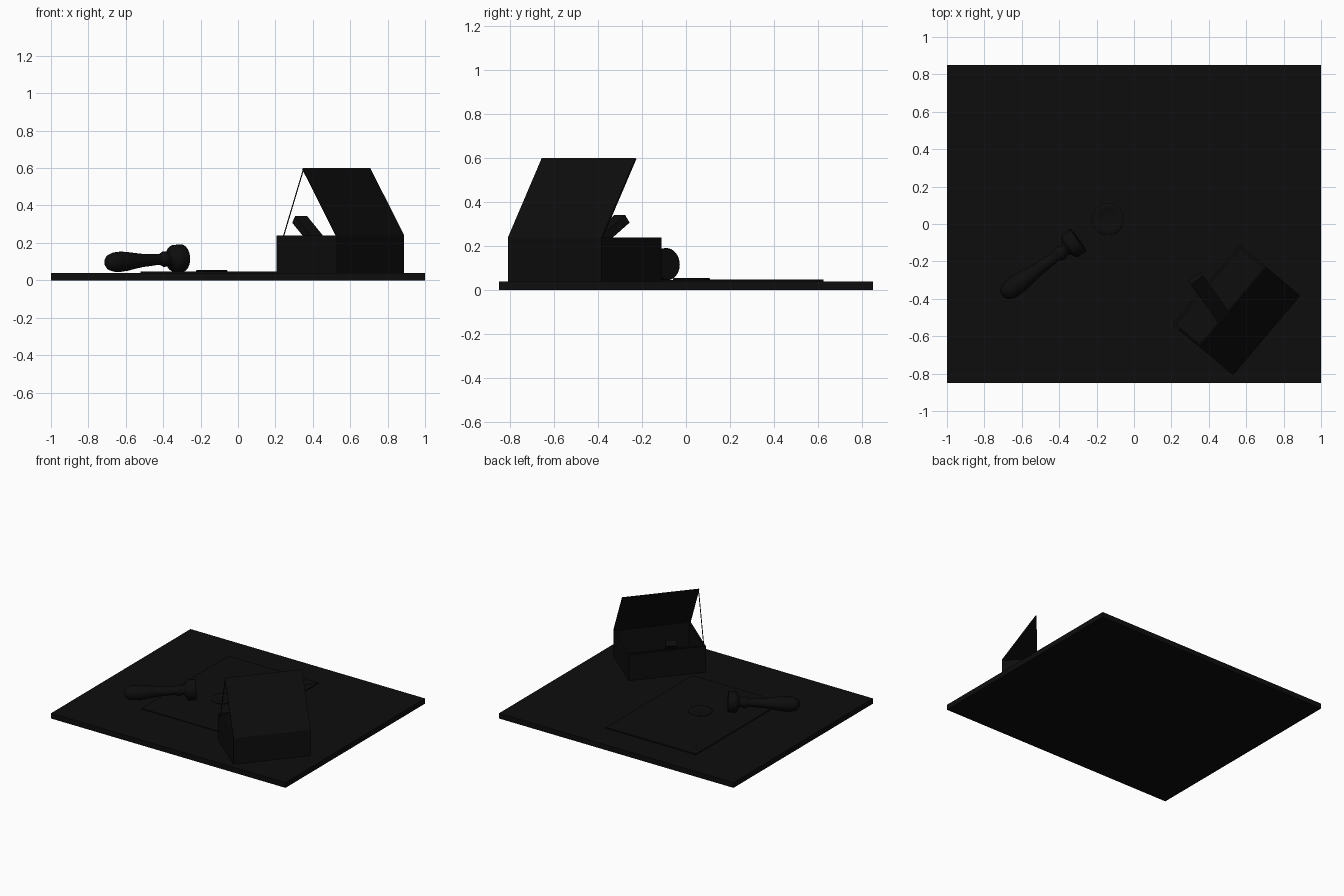
import bpy, bmesh, math
from mathutils import Vector, Matrix

if "Cube" in bpy.data.objects:
    bpy.data.objects.remove(bpy.data.objects["Cube"])

# single near-black finish used over the whole model
BLACK = bpy.data.materials.new("soft_black")
BLACK.diffuse_color = (0.004, 0.004, 0.004, 1)
BLACK.use_nodes = True
BLACK.node_tree.nodes["Principled BSDF"].inputs["Base Color"].default_value = BLACK.diffuse_color


def finish(name, bm, matrix=Matrix(), smooth=False):
    bmesh.ops.recalc_face_normals(bm, faces=bm.faces)
    me = bpy.data.meshes.new(name)
    bm.to_mesh(me)
    bm.free()
    ob = bpy.data.objects.new(name, me)
    bpy.context.collection.objects.link(ob)
    me.materials.append(BLACK)
    ob.matrix_world = matrix
    if smooth:
        bpy.ops.object.select_all(action='DESELECT')
        ob.select_set(True)
        bpy.context.view_layer.objects.active = ob
        bpy.ops.object.shade_smooth_by_angle(angle=math.radians(40))
    return ob


def add_block(bm, lo, hi):
    lo, hi = Vector(lo), Vector(hi)
    m = Matrix.Translation((lo + hi) / 2) @ Matrix.Diagonal((*(hi - lo), 1))
    bmesh.ops.create_cube(bm, size=1, matrix=m)


def block(name, lo, hi, matrix=Matrix()):
    bm = bmesh.new()
    add_block(bm, lo, hi)
    return finish(name, bm, matrix)


def prism(name, pts, offset, matrix=Matrix()):
    bm = bmesh.new()
    face = bm.faces.new([bm.verts.new(p) for p in pts])
    ext = bmesh.ops.extrude_face_region(bm, geom=[face], use_keep_orig=True)
    verts = [g for g in ext["geom"] if isinstance(g, bmesh.types.BMVert)]
    bmesh.ops.translate(bm, verts=verts, vec=offset)
    return finish(name, bm, matrix)


def turned(name, profile, matrix, steps=32):
    # profile of (radius, height) spun around local z
    bm = bmesh.new()
    vs = [bm.verts.new((r, 0, h)) for r, h in profile]
    es = [bm.edges.new(p) for p in zip(vs, vs[1:])]
    bmesh.ops.spin(bm, geom=vs + es, cent=(0, 0, 0), axis=(0, 0, 1),
                   angle=math.tau, steps=steps, use_duplicate=False)
    bmesh.ops.remove_doubles(bm, verts=bm.verts, dist=1e-4)
    return finish(name, bm, matrix, smooth=True)


def aim(a, b):
    a, b = Vector(a), Vector(b)
    return Matrix.Translation(a) @ (b - a).to_track_quat('Z', 'Y').to_matrix().to_4x4()


# desk board
block("board", (-1, -0.85, 0), (1, 0.85, 0.04))

# letter with folded flap and round seal
block("letter", (-0.522, -0.43, 0.04), (0.247, 0.625, 0.046))
prism("letter_flap", [(-0.522, 0.625, 0.046), (0.247, 0.625, 0.046), (-0.14, 0.025, 0.046)],
      (0, 0, 0.002))
turned("wax_seal", [(0, 0), (0.085, 0), (0.085, 0.005), (0.08, 0.009), (0.06, 0.009),
                    (0.055, 0.007), (0, 0.007)],
       Matrix.Translation((-0.14, 0.025, 0.046)))

# hand stamp lying on the board
turned("hand_stamp",
       [(0, 0), (0.070, 0), (0.073, 0.004), (0.073, 0.055), (0.068, 0.064), (0.045, 0.075),
        (0.033, 0.088), (0.032, 0.10), (0.040, 0.112), (0.042, 0.122), (0.036, 0.134),
        (0.029, 0.15), (0.030, 0.18), (0.033, 0.22), (0.036, 0.27), (0.043, 0.32),
        (0.051, 0.37), (0.054, 0.41), (0.052, 0.45), (0.042, 0.482), (0.025, 0.499),
        (0, 0.505)],
       aim((-0.297, -0.085, 0.119), (-0.70, -0.378, 0.095)))

# open box: local x runs along the hinge, local y points to the front
BOX = Matrix.Translation((0.5475, -0.46, 0)) @ Matrix.Rotation(math.radians(49.8), 4, 'Z')
W, D, T = 0.2785, 0.2115, 0.014
bm = bmesh.new()
add_block(bm, (-W, -D, 0.04), (W, D, 0.055))
for s in (-1, 1):
    add_block(bm, (-W, s * (D - T / 2) - T / 2, 0.055), (W, s * (D - T / 2) + T / 2, 0.24))
    add_block(bm, (s * (W - T / 2) - T / 2, -D + T, 0.055),
              (s * (W - T / 2) + T / 2, D - T, 0.24))
finish("box_body", bm, BOX)

# raised lid and its thin stay
prism("box_lid", [(-W, -D, 0.24), (W, -D, 0.24), (W, -D + 0.2375, 0.6), (-W, -D + 0.2375, 0.6)],
      (0, 0.007, -0.0046), BOX)
a = BOX @ Vector((-W + 0.004, -D + 0.2375, 0.595))
b = BOX @ Vector((-W + 0.004, D - 0.045, 0.235))
turned("lid_stay", [(0, 0), (0.003, 0), (0.003, (b - a).length), (0, (b - a).length)],
       aim(a, b), steps=8)

# flat stick leaning out of the box
d = Vector((0.47, -0.66, -0.58)).normalized()
u = Vector((0.81, 0.58, 0)).normalized()
v = u.cross(d)
frame = Matrix((u, v, d)).transposed().to_4x4()
block("leaning_stick", (-0.04, -0.022, 0), (0.04, 0.022, 0.40),
      Matrix.Translation((0.33, -0.29, 0.325)) @ frame)
